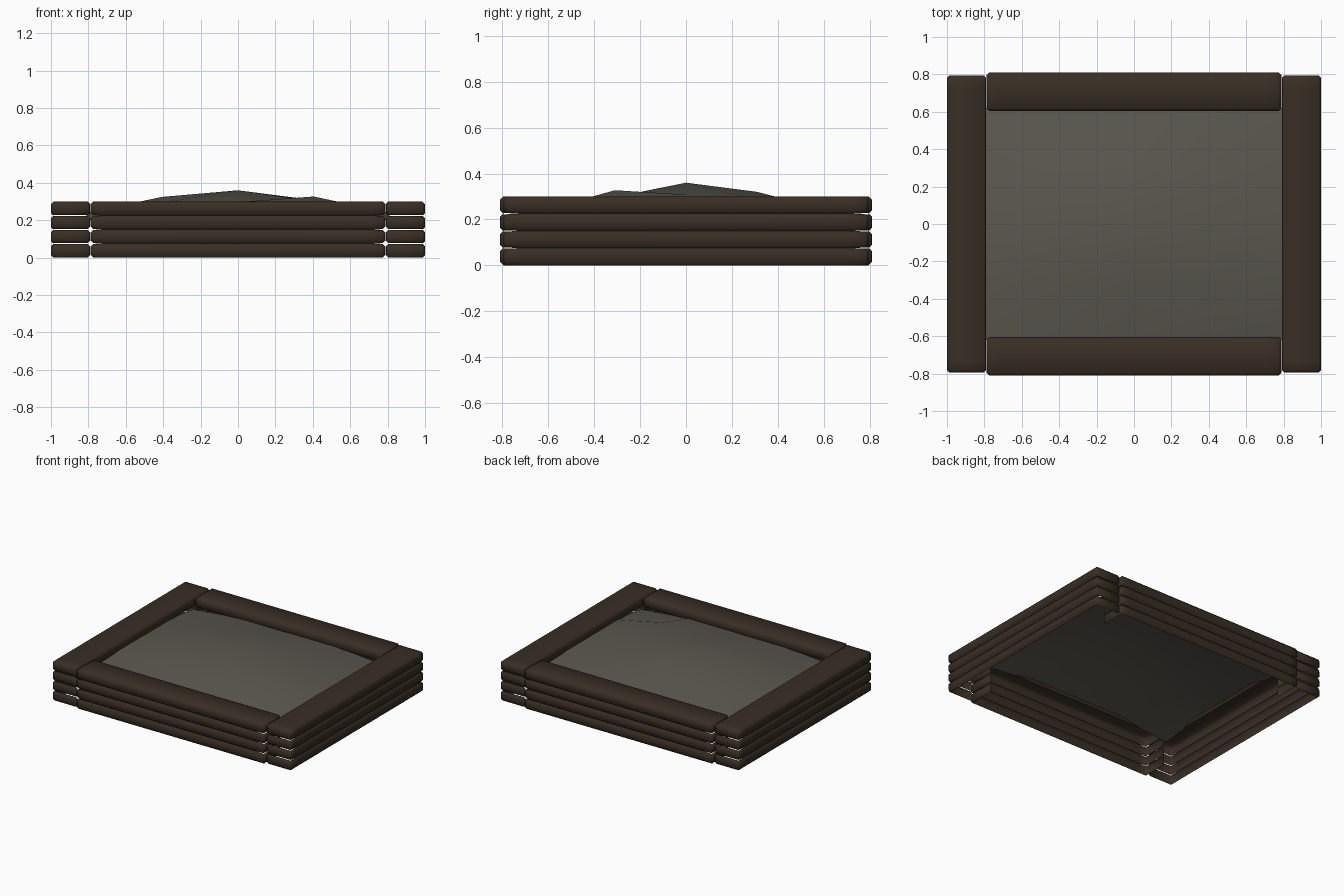
import bpy, bmesh, math
from mathutils import Matrix

if "Cube" in bpy.data.objects:
    bpy.data.objects.remove(bpy.data.objects["Cube"])

LAYERS, PITCH, CH = 4, 0.075, 0.014


def material(name, rgb):
    m = bpy.data.materials.new(name)
    m.diffuse_color = (*rgb, 1)
    m.use_nodes = True
    m.node_tree.nodes["Principled BSDF"].inputs["Base Color"].default_value = m.diffuse_color
    return m


wood = material("dark brown timber", (0.040, 0.028, 0.018))
soil_mat = material("grey soil", (0.105, 0.097, 0.080))


def finish(bm, name, mat):
    me = bpy.data.meshes.new(name)
    bm.to_mesh(me)
    bm.free()
    me.materials.append(mat)
    me.shade_smooth()
    ob = bpy.data.objects.new(name, me)
    bpy.context.collection.objects.link(ob)
    return ob


def beam(name, length, width, dist, angle, layer):
    """Hollow chamfered beam along x with its outer side at y = -dist, turned about z."""
    top = layer == LAYERS - 1
    bm = bmesh.new()
    bmesh.ops.create_cube(bm, size=1, matrix=Matrix.Diagonal((length, width, PITCH, 1)))
    bmesh.ops.bevel(bm, geom=bm.edges[:], offset=CH, segments=1, affect='EDGES')
    bm.normal_update()
    # open underside and inner side; only the top course keeps its upper face
    gone = []
    for f in bm.faces:
        inner = f.calc_center_median().y > width / 2 - CH and abs(f.normal.x) < 0.3
        if f.normal.z < -0.9 or (not top and (f.normal.z > 0.9 or inner)):
            gone.append(f)
    bmesh.ops.delete(bm, geom=gone, context='FACES')
    # ends taper slightly, leaving thin slits between courses
    for s in (-1, 1):
        bmesh.ops.bisect_plane(bm, geom=bm.verts[:] + bm.edges[:] + bm.faces[:],
                               plane_co=(s * (length / 2 - 0.07), 0, 0), plane_no=(1, 0, 0))
    for v in bm.verts:
        if abs(v.co.x) > length / 2 - 0.05:
            if not (top and v.co.z > 0) and not (layer == 0 and v.co.z < 0):
                v.co.z *= 0.93
    z = PITCH * (layer + 0.5)
    bm.transform(Matrix.Rotation(angle, 4, 'Z') @ Matrix.Translation((0, width / 2 - dist, z)))
    finish(bm, name, wood)


# four courses of beams around the bed
for i in range(LAYERS):
    beam(f"front_beam_{i + 1}", 1.575, 0.205, 0.81, 0, i)
    beam(f"right_beam_{i + 1}", 1.59, 0.21, 1.0, math.pi / 2, i)
    beam(f"back_beam_{i + 1}", 1.575, 0.205, 0.81, math.pi, i)
    beam(f"left_beam_{i + 1}", 1.59, 0.21, 1.0, -math.pi / 2, i)

# low uneven mound of soil: a sheet raised in the middle
inner_heights = [[0.295, 0.297, 0.327],
                 [0.325, 0.360, 0.308],
                 [0.285, 0.320, 0.285]]
bm = bmesh.new()
bmesh.ops.create_grid(bm, x_segments=4, y_segments=4, size=1)
for v in bm.verts:
    c, r = round((v.co.x + 1) * 2), round((v.co.y + 1) * 2)
    if 0 < c < 4 and 0 < r < 4:
        z = inner_heights[r - 1][c - 1]
    else:
        z = 0.20 if c in (0, 4) and r in (0, 4) else 0.24
    v.co = (v.co.x * 0.81, v.co.y * 0.62, z)
finish(bm, "soil", soil_mat)
